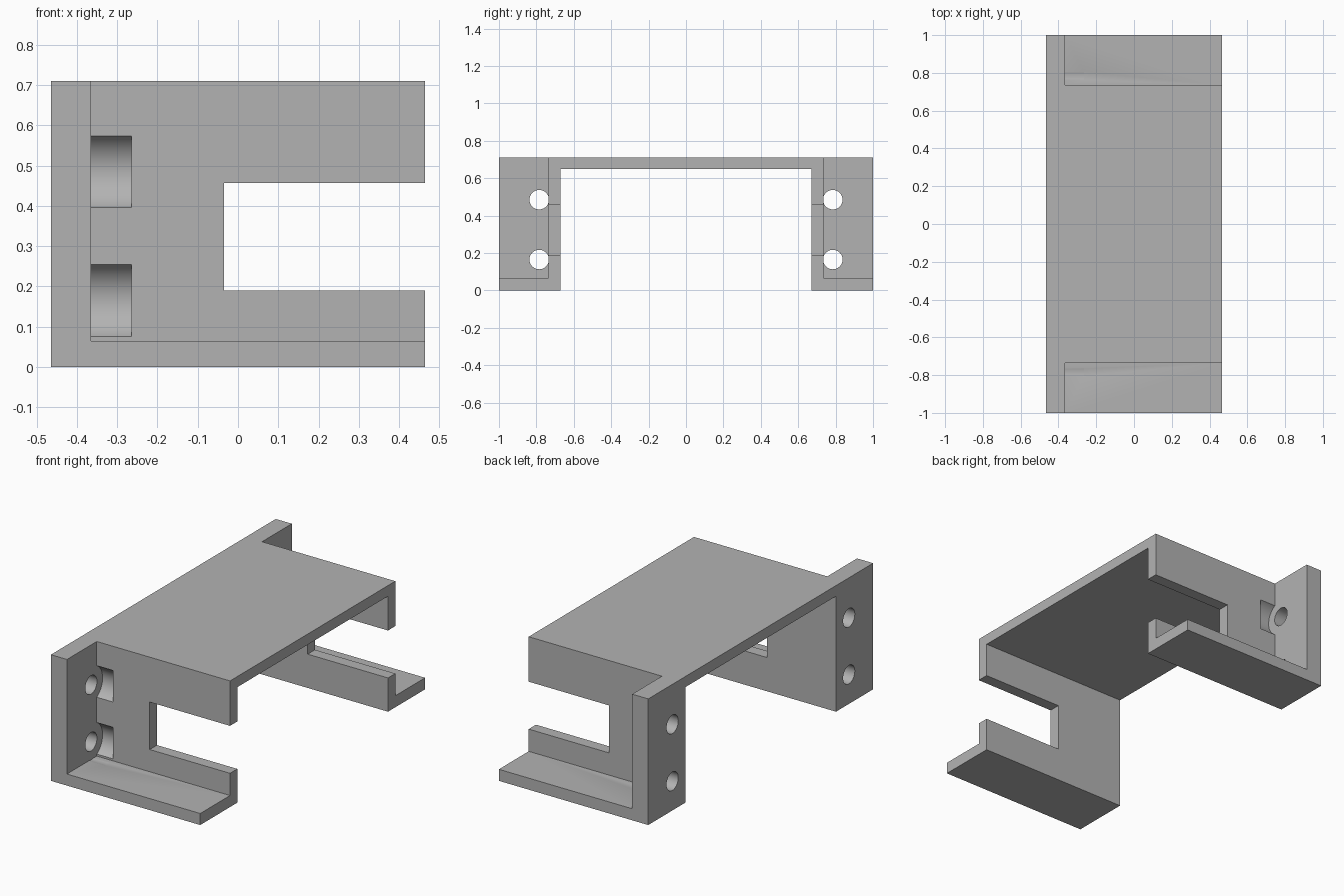
import bpy
import bmesh
import math
from mathutils import Matrix, Vector

cube = bpy.data.objects.get("Cube")
if cube:
    bpy.data.objects.remove(cube, do_unlink=True)

grey = bpy.data.materials.new("plain grey")
grey.use_nodes = True
colour = (0.45, 0.45, 0.45, 1)
grey.diffuse_color = colour
grey.node_tree.nodes["Principled BSDF"].inputs["Base Color"].default_value = colour

# Main dimensions
BACK, FRONT = -0.465, 0.465     # extent along x
FLANGE = -0.365                 # inner face of the screw flanges
INNER, OUTER = 0.67, 0.735      # side wall faces along y
LEDGE, ROOF, TOP = 0.065, 0.65, 0.71


def make_object(name, bm):
    bmesh.ops.recalc_face_normals(bm, faces=bm.faces)
    mesh = bpy.data.meshes.new(name)
    bm.to_mesh(mesh)
    bm.free()
    mesh.materials.append(grey)
    obj = bpy.data.objects.new(name, mesh)
    bpy.context.collection.objects.link(obj)
    return obj


def extrude_profile(name, points, x0, x1):
    bm = bmesh.new()
    face = bm.faces.new([bm.verts.new((x0, y, z)) for y, z in points])
    result = bmesh.ops.extrude_face_region(bm, geom=[face])
    verts = [v for v in result["geom"] if isinstance(v, bmesh.types.BMVert)]
    bmesh.ops.translate(bm, verts=verts, vec=(x1 - x0, 0, 0))
    return make_object(name, bm)


def box(name, low, high):
    low, high = Vector(low), Vector(high)
    bm = bmesh.new()
    bmesh.ops.create_cube(bm, size=1)
    bmesh.ops.scale(bm, vec=high - low, verts=bm.verts)
    bmesh.ops.translate(bm, vec=(low + high) / 2, verts=bm.verts)
    return make_object(name, bm)


def rod(name, radius, x0, x1, y, z):
    bm = bmesh.new()
    bmesh.ops.create_cone(bm, cap_ends=True, segments=64, radius1=radius,
                          radius2=radius, depth=x1 - x0)
    turn = Matrix.Rotation(math.pi / 2, 4, "Y")
    bmesh.ops.transform(bm, matrix=Matrix.Translation(((x0 + x1) / 2, y, z)) @ turn,
                        verts=bm.verts)
    return make_object(name, bm)


def combine(target, tool, operation):
    mod = target.modifiers.new(tool.name, "BOOLEAN")
    mod.operation = operation
    mod.solver = "EXACT"
    mod.object = tool
    bpy.ops.object.select_all(action="DESELECT")
    bpy.context.view_layer.objects.active = target
    target.select_set(True)
    bpy.ops.object.modifier_apply(modifier=mod.name)
    bpy.data.objects.remove(tool, do_unlink=True)


# Channel: roof, two side walls and an outward ledge at each foot
half = [(INNER, ROOF), (INNER, 0), (1, 0), (1, LEDGE), (OUTER, LEDGE), (OUTER, TOP)]
profile = half + [(-y, z) for y, z in reversed(half)]
bracket = extrude_profile("bracket", profile, BACK, FRONT)

# Screw flanges
for side in (-1, 1):
    y0, y1 = sorted((side * INNER, side))
    combine(bracket, box("flange", (BACK, y0, 0), (FLANGE, y1, TOP)), "UNION")

# Open slot through both side walls
combine(bracket, box("slot_cutter", (-0.035, -0.9, 0.19), (0.6, 0.9, 0.457)), "DIFFERENCE")

# Screw holes, with clearance for the screw heads
for side in (-1, 1):
    for z in (0.165, 0.485):
        y = side * 0.785
        combine(bracket, rod("head_cutter", 0.102, FLANGE, -0.265, y, z), "DIFFERENCE")
        combine(bracket, rod("hole_cutter", 0.052, -0.6, -0.3, y, z), "DIFFERENCE")

bpy.ops.object.shade_smooth_by_angle(angle=math.radians(30))
